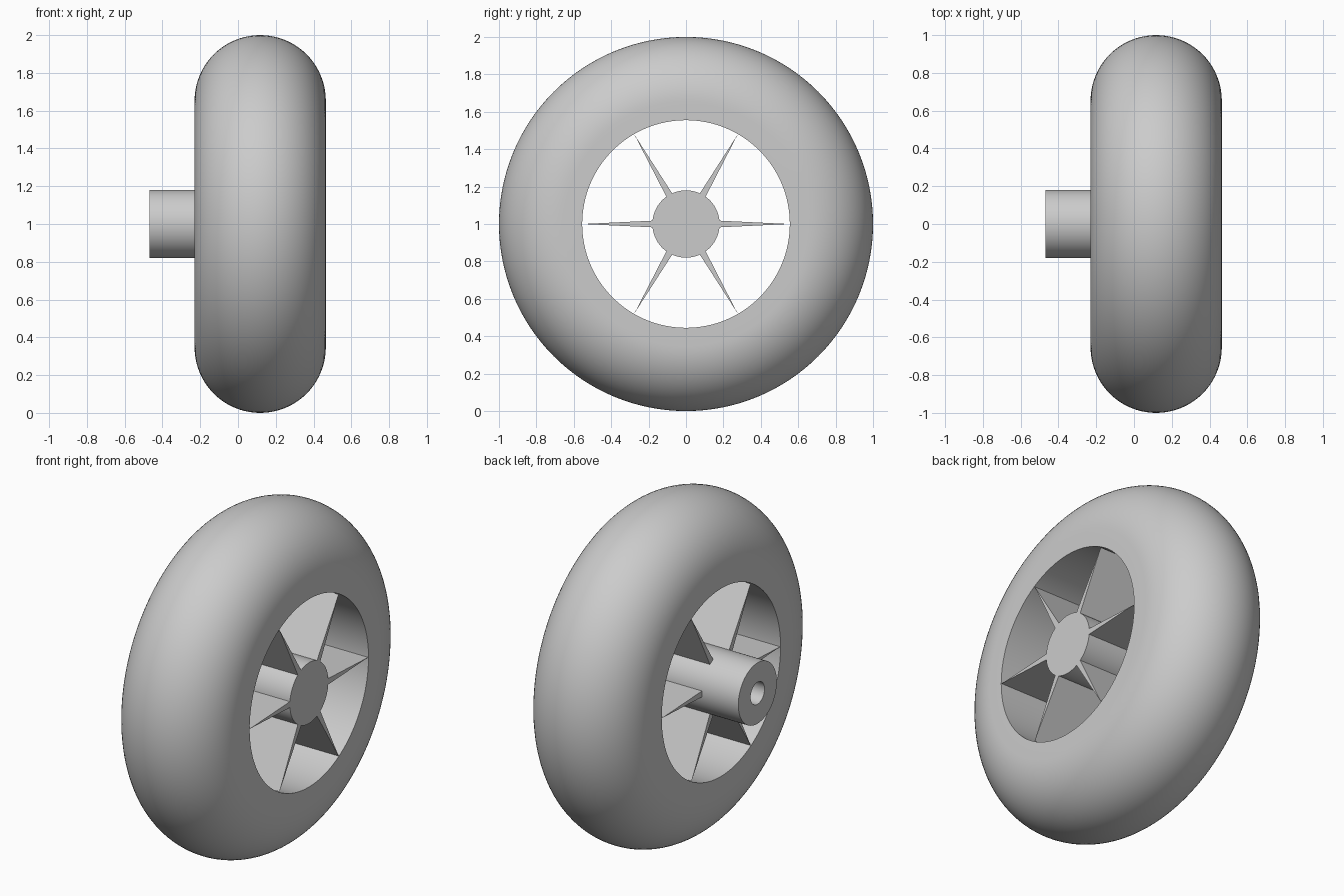
import bpy, bmesh
from math import pi, sin, cos
from mathutils import Matrix, Vector

cube = bpy.data.objects.get("Cube")
if cube:
    bpy.data.objects.remove(cube, do_unlink=True)

# Main dimensions
SIDE_BACK, SIDE_FRONT = -0.23, 0.465
MID_X = (SIDE_BACK + SIDE_FRONT) / 2
TUBE_R = (SIDE_FRONT - SIDE_BACK) / 2
RIM_R, HUB_R, BORE_R = 0.555, 0.18, 0.065
HUB_BACK, BORE_END = -0.468, 0.2
SPOKES, SPOKE_THICK = 6, 0.036

grey = bpy.data.materials.new("light grey")
grey.use_nodes = True
colour = (0.6, 0.6, 0.6, 1)
grey.diffuse_color = colour
grey.node_tree.nodes["Principled BSDF"].inputs["Base Color"].default_value = colour


def finish(bm, name):
    """Turn a bmesh into a shaded object at axle height."""
    bmesh.ops.remove_doubles(bm, verts=bm.verts, dist=1e-5)
    bmesh.ops.recalc_face_normals(bm, faces=bm.faces)
    mesh = bpy.data.meshes.new(name)
    bm.to_mesh(mesh)
    bm.free()
    mesh.materials.append(grey)
    obj = bpy.data.objects.new(name, mesh)
    obj.location.z = 1
    bpy.context.collection.objects.link(obj)
    bpy.ops.object.select_all(action="DESELECT")
    obj.select_set(True)
    bpy.context.view_layer.objects.active = obj
    bpy.ops.object.shade_smooth_by_angle(angle=pi / 6)
    return obj


def lathe(name, profile, closed, steps=128):
    """Spin an (x, radius) profile around the x axis."""
    bm = bmesh.new()
    verts = [bm.verts.new((x, 0, r)) for x, r in profile]
    pairs = list(zip(verts, verts[1:]))
    if closed:
        pairs.append((verts[-1], verts[0]))
    edges = [bm.edges.new(p) for p in pairs]
    bmesh.ops.spin(bm, geom=verts + edges, cent=(0, 0, 0), axis=(1, 0, 0),
                   angle=2 * pi, steps=steps, use_merge=False)
    return finish(bm, name)


# Tyre: round tread, flat side walls and a straight inner wall
ARC = 40
tread = [(MID_X - TUBE_R * cos(pi * i / ARC), 1 - TUBE_R + TUBE_R * sin(pi * i / ARC))
         for i in range(ARC + 1)]
lathe("tyre", [(SIDE_BACK, RIM_R)] + tread + [(SIDE_FRONT, RIM_R)], True)

# Hub: solid front face and a blind axle hole from the back
lathe("hub", [(SIDE_FRONT, 0), (SIDE_FRONT, HUB_R), (HUB_BACK, HUB_R),
              (HUB_BACK, BORE_R), (BORE_END, BORE_R), (BORE_END, 0)], False, 64)

# Spokes: full-width wedges that thin to an edge at the rim
bm = bmesh.new()
root = HUB_R - 0.005
for i in range(SPOKES):
    turn = Matrix.Rotation(2 * pi * i / SPOKES, 3, "X")
    section = [(root, -SPOKE_THICK / 2), (RIM_R - 0.003, 0), (root, SPOKE_THICK / 2)]
    base = bm.faces.new([bm.verts.new(turn @ Vector((SIDE_BACK, y, z))) for y, z in section])
    grown = bmesh.ops.extrude_face_region(bm, geom=[base], use_keep_orig=True)["geom"]
    bmesh.ops.translate(bm, vec=(SIDE_FRONT - SIDE_BACK, 0, 0),
                        verts=[v for v in grown if isinstance(v, bmesh.types.BMVert)])
finish(bm, "spokes")
